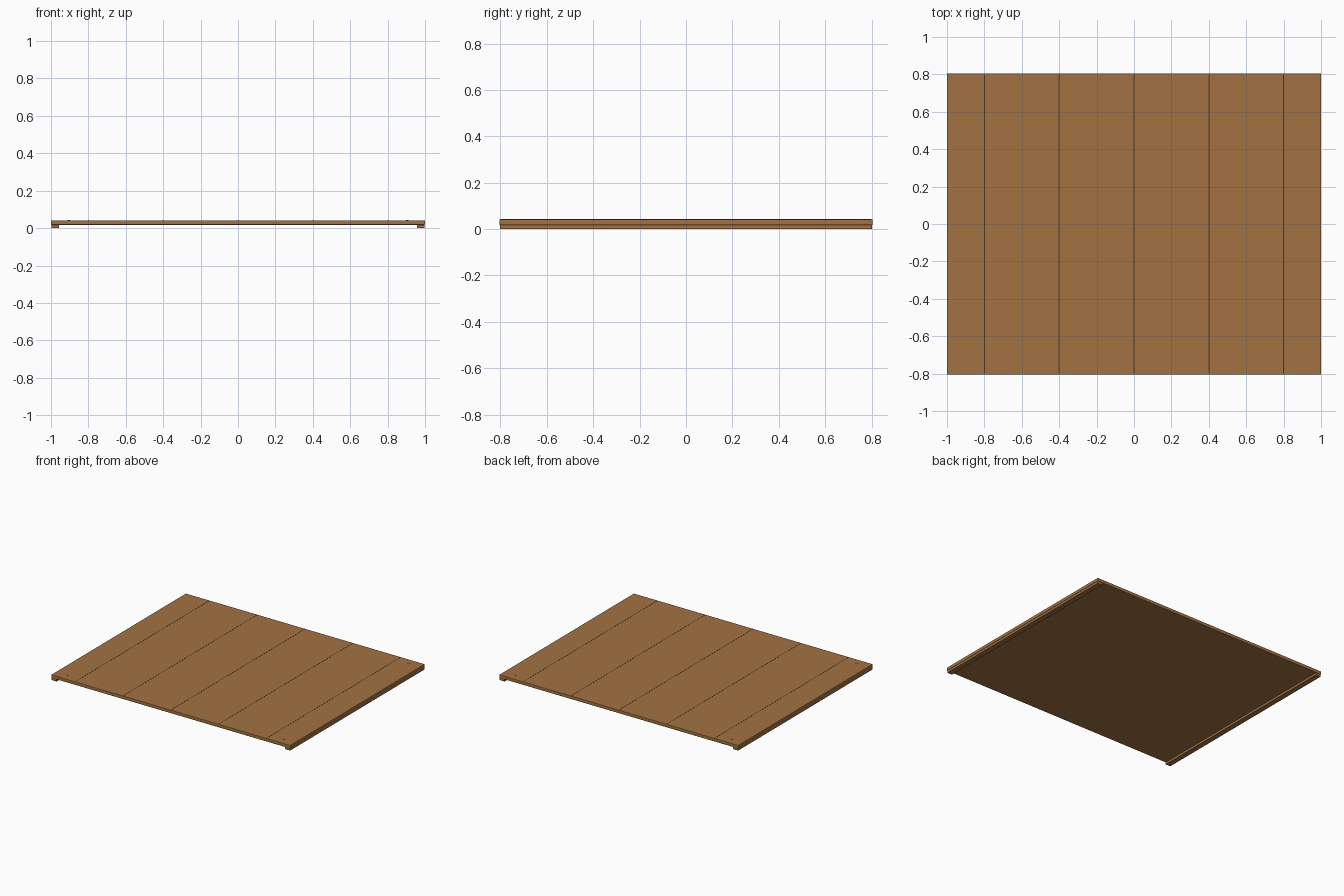
import bpy

if "Cube" in bpy.data.objects:
    bpy.data.objects.remove(bpy.data.objects["Cube"])


def material(name, color):
    mat = bpy.data.materials.new(name)
    mat.diffuse_color = color
    mat.use_nodes = True
    mat.node_tree.nodes["Principled BSDF"].inputs["Base Color"].default_value = mat.diffuse_color
    return mat


WOOD = material("wood", (0.36, 0.17, 0.055, 1))
DARK = material("dark_wood", (0.08, 0.045, 0.02, 1))


def box(name, x, z0, z1, width, depth, mat, bevel=0):
    bpy.ops.mesh.primitive_cube_add(size=1, location=(x, 0, (z0 + z1) / 2))
    ob = bpy.context.object
    ob.name = name
    ob.scale = (width, depth, z1 - z0)
    bpy.ops.object.transform_apply(location=False, rotation=False, scale=True)
    ob.data.materials.append(mat)
    if bevel:
        mod = ob.modifiers.new("Bevel", 'BEVEL')
        mod.width = bevel
        mod.segments = 2
    return ob


# Main panel with softened edges
box("panel", 0, 0.017, 0.042, 2.0, 1.61, WOOD, 0.004)

# Support rails under the two short ends
for side, label in ((-1, "left"), (1, "right")):
    box(label + "_rail", side * 0.977, 0, 0.018, 0.042, 1.605, WOOD, 0.002)

# Thin dark seams between the planks
for i, x in enumerate((-0.8, -0.4, 0, 0.4, 0.8)):
    box(f"plank_seam_{i + 1}", x, 0.036, 0.0425, 0.005, 1.6, DARK)

# Small pegs in the four corners
for sx in (-1, 1):
    for sy in (-1, 1):
        bpy.ops.mesh.primitive_cylinder_add(
            vertices=12, radius=0.006, depth=0.008,
            location=(sx * 0.905, sy * 0.745, 0.0395))
        peg = bpy.context.object
        peg.name = "corner_peg"
        peg.data.materials.append(WOOD)
        bpy.ops.object.shade_smooth_by_angle()
